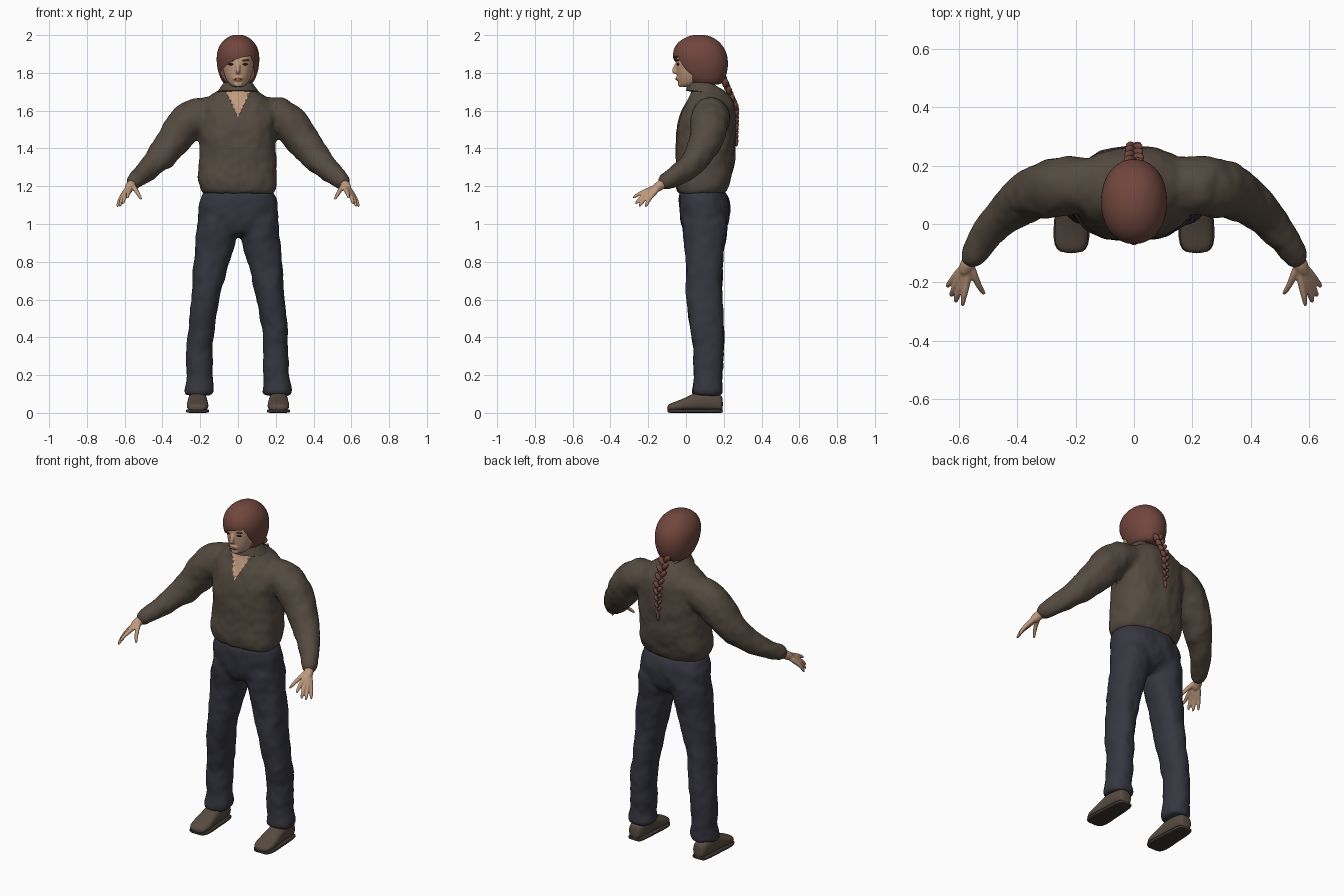
import bpy, bmesh, math
from mathutils import Vector, Matrix, noise

if "Cube" in bpy.data.objects:
    bpy.data.objects.remove(bpy.data.objects["Cube"])


def material(name, rgb):
    m = bpy.data.materials.new(name)
    m.diffuse_color = (*rgb, 1)
    m.use_nodes = True
    m.node_tree.nodes["Principled BSDF"].inputs["Base Color"].default_value = m.diffuse_color
    return m


SHIRT = material("shirt_brown", (0.088, 0.068, 0.050))
PANTS = material("trouser_navy", (0.036, 0.037, 0.050))
SKIN = material("skin", (0.52, 0.32, 0.205))
HAIR = material("auburn_hair", (0.165, 0.062, 0.047))
SHOE = material("shoe_brown", (0.095, 0.070, 0.052))
SOLE = material("sole_dark", (0.045, 0.034, 0.027))
DARK = material("eye_dark", (0.03, 0.018, 0.015))
LIPS = material("lips", (0.36, 0.17, 0.12))


def ring(c, u, v, p=2.0, n=20):
    """Superellipse around c with half axes u and v."""
    c, u, v = Vector(c), Vector(u), Vector(v)
    f = lambda t: math.copysign(abs(t) ** (2 / p), t)
    ang = [2 * math.pi * i / n for i in range(n)]
    return [c + u * f(math.cos(a)) + v * f(math.sin(a)) for a in ang]


def level(z, x0, x1, y0, y1, p=2.3):
    """Horizontal ring from its extents."""
    return ring(((x0 + x1) / 2, (y0 + y1) / 2, z), ((x1 - x0) / 2, 0, 0), (0, (y1 - y0) / 2, 0), p)


def loft(bm, rings):
    rows = [[bm.verts.new(p) for p in r] for r in rings]
    n = len(rows[0])
    for a, b in zip(rows, rows[1:]):
        for i in range(n):
            bm.faces.new((a[i], a[(i + 1) % n], b[(i + 1) % n], b[i]))
    bm.faces.new(rows[0][::-1])
    bm.faces.new(rows[-1])


def tube(bm, path, radii, n=12):
    pts = [Vector(p) for p in path]
    rings = []
    for i, p in enumerate(pts):
        d = (pts[min(i + 1, len(pts) - 1)] - pts[max(i - 1, 0)]).normalized()
        u = d.cross(Vector((0, 1, 0.3))).normalized()
        rings.append(ring(p, u * radii[i], d.cross(u) * radii[i], 2, n))
    loft(bm, rings)


def blob(bm, c, size, rot=Matrix(), seg=16):
    m = Matrix.Translation(c) @ rot @ Matrix.Diagonal((*size, 1))
    bmesh.ops.create_uvsphere(bm, u_segments=seg, v_segments=seg // 2 + 2, radius=1, matrix=m)


def finish(bm, name, mat, sub=0, voxel=0, smooth=0, folds=0):
    """Turn the parts into one object; voxel fuses them into a single skin."""
    bmesh.ops.recalc_face_normals(bm, faces=bm.faces)
    me = bpy.data.meshes.new(name)
    bm.to_mesh(me)
    bm.free()
    ob = bpy.data.objects.new(name, me)
    bpy.context.collection.objects.link(ob)
    if sub:
        ob.modifiers.new("round", 'SUBSURF').levels = sub
    if voxel:
        r = ob.modifiers.new("fuse", 'REMESH')
        r.mode, r.voxel_size = 'VOXEL', voxel
        s = ob.modifiers.new("soften", 'SMOOTH')
        s.factor, s.iterations = 0.5, smooth
    bake(ob)
    if folds:
        for v, nrm in [(v, v.normal.copy()) for v in ob.data.vertices]:
            q = Vector((v.co.x * 13, v.co.y * 9, v.co.z * 10))
            v.co += nrm * folds * (noise.noise(q) + 0.4 * noise.noise(q * 2.3))
    ob.data.materials.clear()
    ob.data.materials.append(mat)
    ob.data.shade_smooth()
    return ob


def bake(ob):
    deps = bpy.context.evaluated_depsgraph_get()
    me = bpy.data.meshes.new_from_object(ob.evaluated_get(deps))
    ob.modifiers.clear()
    ob.data = me


# Shirt: torso and both sleeves
bm = bmesh.new()
torso = [(1.15, .185, -.035, .195), (1.17, .2, -.05, .212), (1.22, .216, -.062, .238), (1.3, .207, -.058, .257),
         (1.4, .202, -.057, .265), (1.5, .207, -.055, .268), (1.57, .215, -.038, .266), (1.63, .205, -.012, .258),
         (1.67, .165, .01, .243), (1.70, .115, .018, .21), (1.725, .07, .025, .175), (1.735, .06, .03, .165)]
loft(bm, [level(z, -r, r, a, b, 2.4) for z, r, a, b in torso])
for s in (1, -1):
    tube(bm, [(s * .08, .13, 1.585), (s * .16, .135, 1.585), (s * .25, .13, 1.565), (s * .32, .115, 1.475),
              (s * .385, .088, 1.385), (s * .475, .005, 1.285), (s * .53, -.075, 1.24), (s * .575, -.14, 1.205)],
         [.09, .1, .106, .1, .084, .064, .05, .04], 16)
shirt = finish(bm, "shirt", SHIRT, 2, .011, 4, .008)
# Open V neck, cut cleanly and sunk a little
shirt.data.materials.append(SKIN)
bm = bmesh.new()
bm.from_mesh(shirt.data)
for s in (1, -1):
    bmesh.ops.bisect_plane(bm, geom=bm.verts[:] + bm.edges[:] + bm.faces[:], dist=1e-5,
                           plane_co=(0, 0, 1.565), plane_no=Vector((s, 0, -.48)))
for f in bm.faces:
    c = f.calc_center_median()
    if c.y < .09 and c.z > 1.565 and abs(c.x) < .48 * (c.z - 1.565):
        f.material_index = 1
for v in bm.verts:
    if v.link_faces and all(f.material_index for f in v.link_faces):
        v.co.y += .008
bm.to_mesh(shirt.data)
bm.free()

# Collar: a folded band open at the front with two points
bm = bmesh.new()
N, rows = 24, []
for i in range(N + 1):
    t = i / N * 2 - 1
    a = math.radians(-90 + 180 + 158 * t)
    front = abs(t) ** 3
    x, y = math.sin(a - math.pi / 2), -math.cos(a - math.pi / 2)
    rows.append([bm.verts.new((.07 * x, .098 - .078 * y * -1, 1.752 - .035 * front)),
                 bm.verts.new(((.098 + .05 * front) * x, .1 + (.095 + .025 * front) * y, 1.705 - .06 * front))])
for a, b in zip(rows, rows[1:]):
    bm.faces.new((a[0], b[0], b[1], a[1]))
collar = finish(bm, "collar", SHIRT)
so = collar.modifiers.new("thickness", 'SOLIDIFY')
so.thickness, so.offset = .012, 0
bake(collar)

# Trousers: hips and both legs
bm = bmesh.new()
hips = [(1.2, .185, -.03, .195), (1.14, .204, -.045, .226), (1.08, .213, -.042, .24),
        (1.0, .216, -.028, .228), (.95, .19, -.005, .2), (.93, .15, .03, .16)]
loft(bm, [level(z, -r, r, a, b) for z, r, a, b in hips])
leg = [(1.08, .01, .2, -.03, .225), (.98, .004, .22, -.022, .224), (.9, .012, .227, -.006, .206),
       (.8, .046, .234, -.002, .198), (.7, .073, .242, -.002, .193), (.6, .096, .252, 0, .19),
       (.5, .117, .26, .014, .198), (.4, .128, .267, .03, .204), (.3, .135, .272, .038, .2),
       (.2, .134, .275, .042, .193), (.15, .132, .28, .036, .192), (.11, .126, .286, .03, .195), (.09, .13, .284, .035, .192)]
for s in (1, -1):
    loft(bm, [level(z, *sorted((s * i, s * o)), a, b, 2.15) for z, i, o, a, b in leg])
finish(bm, "trousers", PANTS, 2, .011, 4, .008)

# Shoes with soles
last = [(.19, .03, .085), (.175, .043, .1), (.1, .05, .125), (.04, .052, .105),
        (-.02, .059, .072), (-.07, .057, .055), (-.098, .036, .042)]
for s, side in ((1, "left"), (-1, "right")):
    for part, mat in (("shoe", SHOE), ("sole", SOLE)):
        bm = bmesh.new()
        rings = []
        for y, w, h in last:
            lo, hi = (.008, h) if part == "shoe" else (0, .02)
            w += .004 if part == "sole" else 0
            rings.append(ring((s * .214, y * 1.03, (lo + hi) / 2), (w, 0, 0), (0, 0, (hi - lo) / 2),
                              2.4 if part == "shoe" else 5))
        loft(bm, rings)
        finish(bm, f"{side}_{part}", mat, 2 if part == "shoe" else 1)

# Hands: palm, thumb and four fingers
for s, side in ((1, "left"), (-1, "right")):
    bm = bmesh.new()
    fingers = [((.57, -.2, 1.178), (.587, -.285, 1.135)), ((.585, -.2, 1.168), (.612, -.272, 1.1)),
               ((.6, -.192, 1.16), (.627, -.25, 1.088)), ((.61, -.18, 1.152), (.64, -.215, 1.085)),
               ((.55, -.165, 1.195), (.508, -.245, 1.125))]
    wrist = Vector((.568, -.13, 1.21))
    for k, (a, b) in enumerate(fingers):
        a, b = Vector(a), Vector(b)
        mid = a.lerp(b, .5) + Vector((.004, -.004, .006))
        path = [wrist.lerp(a, .2), a, mid, b]
        tube(bm, [(s * p.x, p.y, p.z) for p in path], [.018, .0155, .0115, .009], 8)
    tube(bm, [(s * .55, -.105, 1.22), (s * .57, -.14, 1.205), (s * .585, -.175, 1.175)], [.028, .029, .024], 10)
    finish(bm, f"{side}_hand", SKIN, 1, .0045, 2)

# Head: skull, jaw, nose and neck
bm = bmesh.new()
skull = [(1.725, .026, -.03, .03), (1.735, .042, -.037, .07), (1.76, .062, -.044, .12), (1.8, .077, -.05, .15),
         (1.84, .085, -.053, .17), (1.88, .088, -.055, .18), (1.92, .08, -.04, .17), (1.95, .05, 0, .13)]
loft(bm, [level(z, -r, r, a, b, 2.15) for z, r, a, b in skull])
tube(bm, [(0, -.04, 1.86), (0, -.057, 1.83), (0, -.068, 1.808), (0, -.05, 1.797)], [.01, .011, .0125, .012])
blob(bm, (0, -.03, 1.739), (.024, .014, .014))
blob(bm, (0, -.042, 1.77), (.026, .013, .014))
tube(bm, [(0, .1, 1.6), (0, .092, 1.68), (0, .085, 1.76), (0, .085, 1.8)], [.075, .062, .058, .06], 16)
finish(bm, "head", SKIN, 2, .0055, 3)

# Face details
bm = bmesh.new()
for s in (1, -1):
    blob(bm, (s * .036, -.042, 1.846), (.016, .008, .006))
finish(bm, "eyes", DARK)
bm = bmesh.new()
for s in (1, -1):
    blob(bm, (s * .038, -.043, 1.866), (.021, .009, .004), Matrix.Rotation(s * -.12, 4, 'Y'))
finish(bm, "eyebrows", HAIR)
bm = bmesh.new()
blob(bm, (0, -.05, 1.767), (.021, .007, .006))
finish(bm, "mouth", LIPS)

# Hair cap with a swept fringe cut away over the face
bm = bmesh.new()
cap = [(1.735, .06, .04, .175), (1.75, .085, .0, .2), (1.8, .106, -.045, .22), (1.85, .115, -.066, .226),
       (1.9, .115, -.074, .22), (1.94, .103, -.062, .2), (1.97, .081, -.035, .172), (1.99, .054, .0, .14), (2.002, .024, .04, .1)]
loft(bm, [level(z, -r, r, a, b, 2.1) for z, r, a, b in cap])
hair = finish(bm, "hair_cap", HAIR, 3)
bm = bmesh.new()
fringe = [(-.14, 1.785), (-.1, 1.8), (-.07, 1.832), (-.03, 1.865), (.02, 1.882), (.066, 1.89),
          (.078, 1.86), (.087, 1.8), (.087, 1.65), (-.14, 1.65)]
face = bm.faces.new([bm.verts.new((x, -.2, z)) for x, z in fringe])
out = bmesh.ops.extrude_face_region(bm, geom=[face])["geom"]
bmesh.ops.translate(bm, verts=[v for v in out if isinstance(v, bmesh.types.BMVert)], vec=(0, .235, 0))
cutter = finish(bm, "fringe_cutter", HAIR)
cutter.hide_render = True
cut = hair.modifiers.new("fringe", 'BOOLEAN')
cut.operation, cut.solver, cut.object = 'DIFFERENCE', 'EXACT', cutter
bake(hair)
bpy.data.objects.remove(cutter)

# Braid: alternating tilted strands that taper down the back
bm = bmesh.new()
COUNT = 16
for i in range(COUNT):
    t = i / (COUNT - 1)
    s = 1 if i % 2 else -1
    z = 1.765 - .3 * t
    y = .2 + .067 * min(1, t / .5) + .002 * t
    k = 1 - .5 * t
    blob(bm, (s * .016 * k, y, z), (.016 * k, .019 * k, .03 * k), Matrix.Rotation(s * .65, 4, 'Y'), 12)
blob(bm, (0, .268, 1.44), (.009, .009, .03))
finish(bm, "braid", HAIR)

# Keep creases crisp on everything
for ob in bpy.data.objects:
    ob.select_set(True)
    bpy.context.view_layer.objects.active = ob
bpy.ops.object.shade_smooth_by_angle(angle=math.radians(45))
